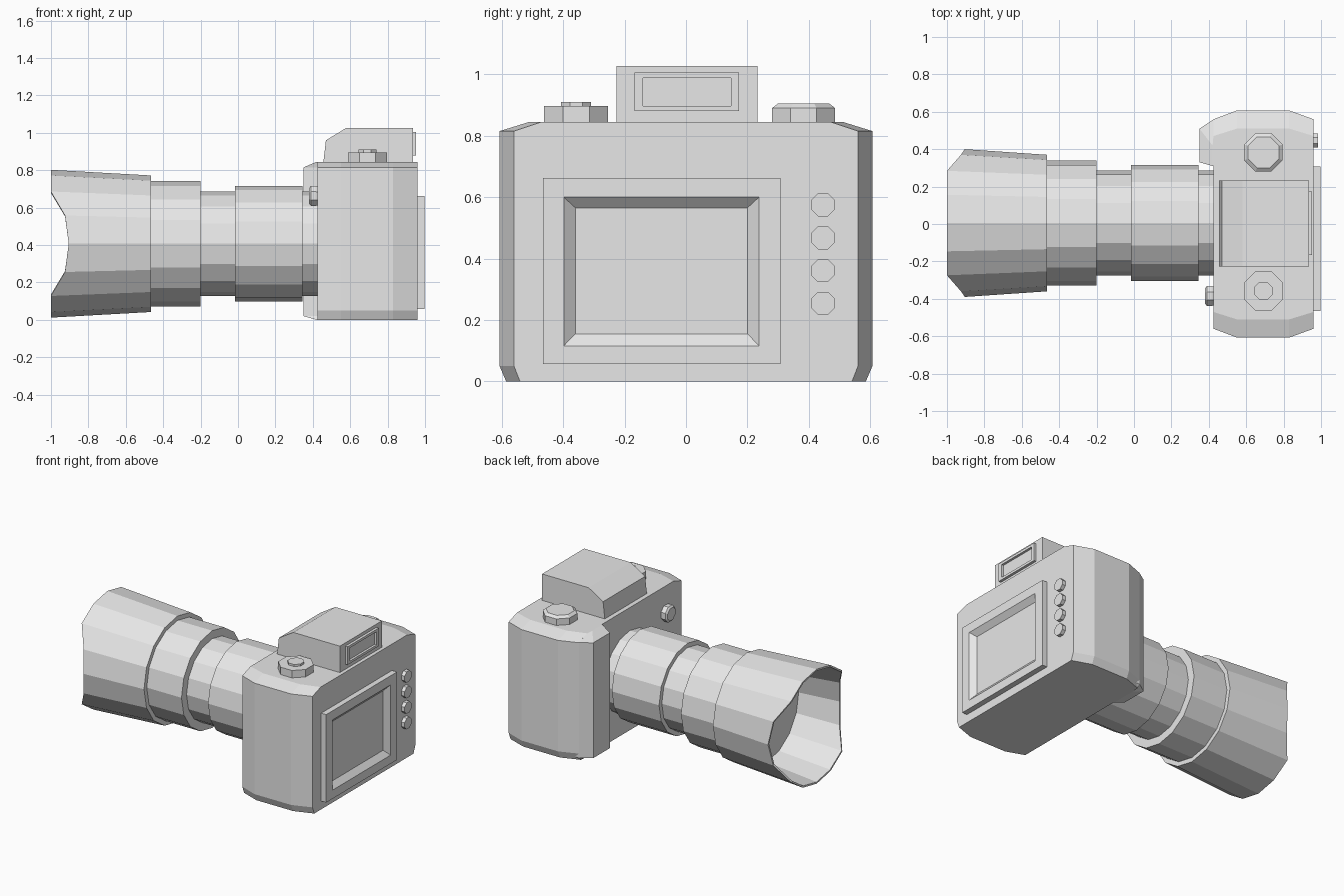
import bpy, bmesh
from math import cos, sin, pi, radians

cube = bpy.data.objects.get("Cube")
if cube:
    bpy.data.objects.remove(cube, do_unlink=True)

GREY = (0.8, 0.8, 0.8, 1)
mat = bpy.data.materials.new("light_grey")
mat.use_nodes = True
mat.diffuse_color = GREY
mat.node_tree.nodes["Principled BSDF"].inputs["Base Color"].default_value = GREY


def loft(name, rings):
    """Join matching rings of points with faces and cap both ends."""
    bm = bmesh.new()
    loops = [[bm.verts.new(p) for p in ring] for ring in rings]
    n = len(loops[0])
    for a, b in zip(loops, loops[1:]):
        for i in range(n):
            j = (i + 1) % n
            bm.faces.new((a[i], a[j], b[j], b[i]))
    bm.faces.new(loops[0])
    bm.faces.new(loops[-1][::-1])
    bmesh.ops.recalc_face_normals(bm, faces=bm.faces)
    mesh = bpy.data.meshes.new(name)
    bm.to_mesh(mesh)
    bm.free()
    mesh.materials.append(mat)
    obj = bpy.data.objects.new(name, mesh)
    bpy.context.collection.objects.link(obj)
    return obj


def rect(x, y0, y1, z0, z1):
    return [(x, y0, z0), (x, y1, z0), (x, y1, z1), (x, y0, z1)]


def knob(name, axis, u, v, profile, n=8):
    """Flat-sided round part along x or z; profile is (position, radius)."""
    rings = []
    for pos, r in profile:
        ring = []
        for i in range(n):
            t = 2 * pi * (i + 0.5) / n
            a, b = u + r * cos(t), v + r * sin(t)
            ring.append((a, b, pos) if axis == "z" else (pos, a, b))
        rings.append(ring)
    return loft(name, rings)


# Body: chamfered plan, drawn in at top and bottom
half = [(0.425, 0.56), (0.55, 0.607), (0.83, 0.607), (0.96, 0.56)]
plan = half + [(x, -y) for x, y in reversed(half)]
loft("body", [[(x, y * s, z) for x, y in plan]
              for z, s in ((0, 0.965), (0.05, 1), (0.815, 1), (0.845, 0.84))])

# Hand grip on the front of the body
loft("hand_grip", [[(0.5, y0, z), (front, y0 + 0.02 * (front < 0.4), z),
                    (front, y1 - 0.05, z), (0.425, y1, z), (0.5, y1, z)]
                   for z, front, y0, y1 in ((0, 0.42, 0.31, 0.54), (0.02, 0.35, 0.31, 0.56),
                                            (0.815, 0.35, 0.31, 0.56), (0.845, 0.42, 0.31, 0.47))])

# Viewfinder hump and eyepiece
hump = [(0.455, 0.83), (0.47, 0.96), (0.58, 1.027), (0.935, 1.027), (0.935, 0.83)]
loft("viewfinder_hump", [[(x, y, z) for x, z in hump] for y in (-0.226, 0.232)])
loft("eyepiece", [rect(0.93, -0.167, 0.173, 0.88, 1.005),
                  rect(0.953, -0.167, 0.173, 0.88, 1.005),
                  rect(0.953, -0.14, 0.147, 0.897, 0.988),
                  rect(0.937, -0.14, 0.147, 0.897, 0.988)])

# Rear screen with sloped recess
loft("rear_screen", [rect(0.95, -0.465, 0.307, 0.057, 0.663),
                     rect(0.998, -0.465, 0.307, 0.057, 0.663),
                     rect(0.998, -0.398, 0.238, 0.116, 0.6),
                     rect(0.966, -0.36, 0.2, 0.155, 0.565)])

# Rear buttons
for i in range(4):
    knob(f"rear_button_{i + 1}", "x", 0.446, 0.575 - 0.107 * i, [(0.95, 0.041), (0.985, 0.041)])

# Top dials and front release button
knob("mode_dial", "z", 0.692, 0.383,
     [(0.835, 0.111), (0.89, 0.111), (0.905, 0.09)])
knob("control_dial", "z", 0.692, -0.358, [(0.835, 0.113), (0.896, 0.113)])
knob("shutter_button", "z", 0.692, -0.358, [(0.89, 0.053), (0.91, 0.053)])
knob("front_button", "x", -0.385, 0.663,
     [(0.44, 0.05), (0.415, 0.058), (0.39, 0.058), (0.38, 0.045)])

# Lens barrel with stepped rings and a petal hood
SIDES = 16
barrel = [(0.46, 0.28), (0.345, 0.28), (0.345, 0.31), (-0.015, 0.31), (-0.015, 0.28),
          (-0.2, 0.28), (-0.2, 0.335), (-0.465, 0.335), (-0.465, 0.365),
          (-1, 0.395), (-1, 0.383), (-0.62, 0.347)]
rings = []
for x, r in barrel:
    ring = []
    for i in range(SIDES):
        t = 2 * pi * i / SIDES
        cut = 0
        if x == -1 and abs(sin(t)) < sin(radians(30)):
            cut = 0.095 if abs(sin(t)) < 0.1 else 0.075
        ring.append((x + cut, 0.005 + r * cos(t), 0.407 + r * sin(t)))
    rings.append(ring)
loft("lens", rings)
